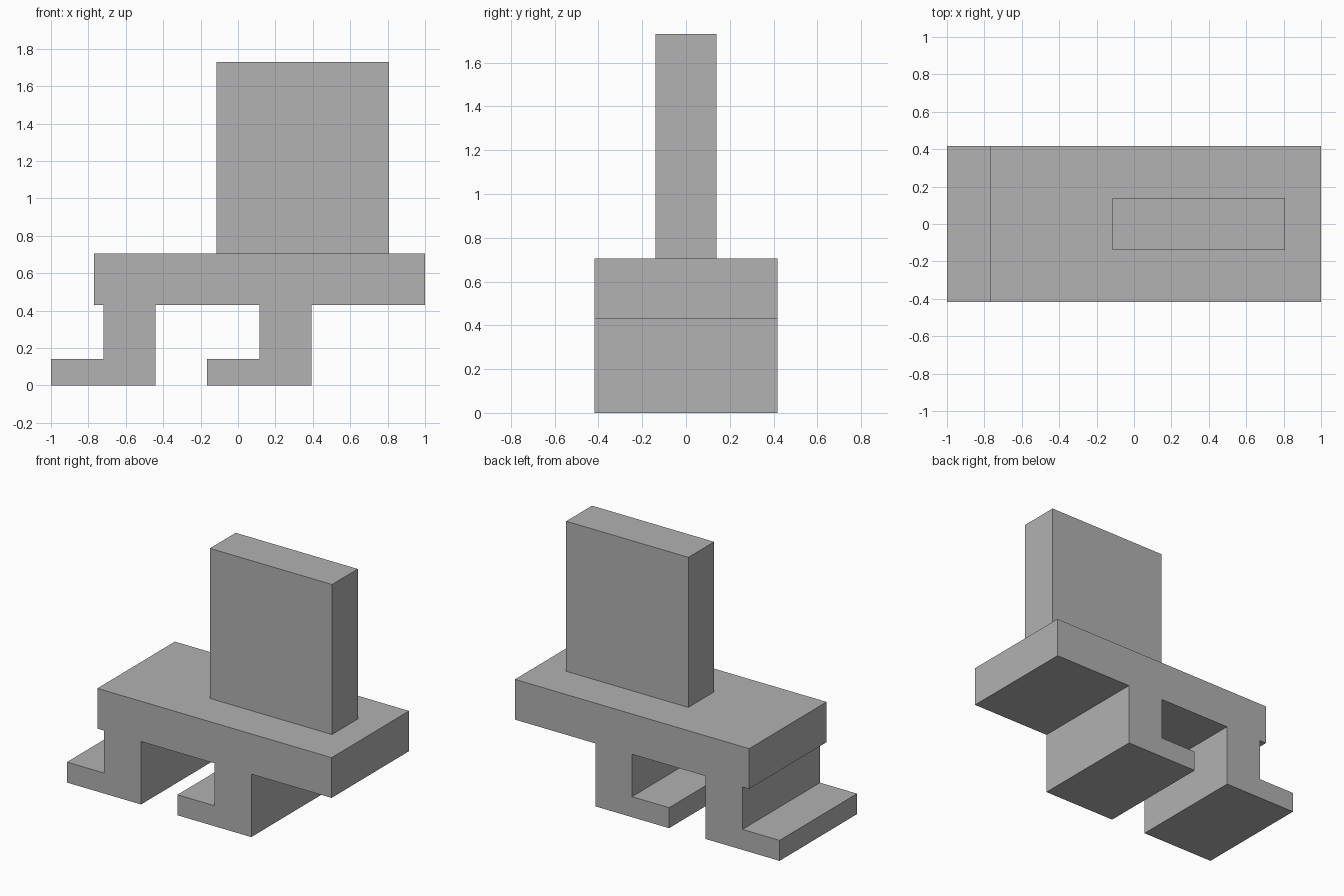
import bpy
import bmesh

cube = bpy.data.objects.get("Cube")
if cube:
    bpy.data.objects.remove(cube, do_unlink=True)

# Single plain grey
grey = bpy.data.materials.new("plain grey")
grey.use_nodes = True
colour = (0.445, 0.445, 0.445, 1)
grey.diffuse_color = colour
grey.node_tree.nodes["Principled BSDF"].inputs["Base Color"].default_value = colour


def extrude_profile(name, profile, half_depth):
    """Extrude an x-z outline symmetrically along y."""
    bm = bmesh.new()
    face = bm.faces.new([bm.verts.new((x, -half_depth, z)) for x, z in profile])
    result = bmesh.ops.extrude_face_region(bm, geom=[face])
    moved = [v for v in result["geom"] if isinstance(v, bmesh.types.BMVert)]
    bmesh.ops.translate(bm, verts=moved, vec=(0, 2 * half_depth, 0))
    bmesh.ops.recalc_face_normals(bm, faces=bm.faces)
    mesh = bpy.data.meshes.new(name)
    bm.to_mesh(mesh)
    bm.free()
    mesh.materials.append(grey)
    obj = bpy.data.objects.new(name, mesh)
    bpy.context.collection.objects.link(obj)
    return obj


# Heights of the foot top, deck underside, deck top and panel top
foot, under, deck, top = 0.14, 0.43, 0.705, 1.73


def leg(toe, shin, heel):
    """Outline of one L-shaped leg, from the deck down and back up."""
    return [(shin, under), (shin, foot), (toe, foot), (toe, 0), (heel, 0), (heel, under)]


# Deck with its two L-shaped legs
outline = [(-0.77, deck), (-0.77, under)]
outline += leg(-1.0, -0.72, -0.44)
outline += leg(-0.165, 0.115, 0.393)
outline += [(1.0, under), (1.0, deck)]
extrude_profile("deck_and_legs", outline, 0.418)

# Upright panel
left, right = -0.115, 0.808
extrude_profile("upright_panel", [(left, deck), (right, deck), (right, top), (left, top)], 0.139)
